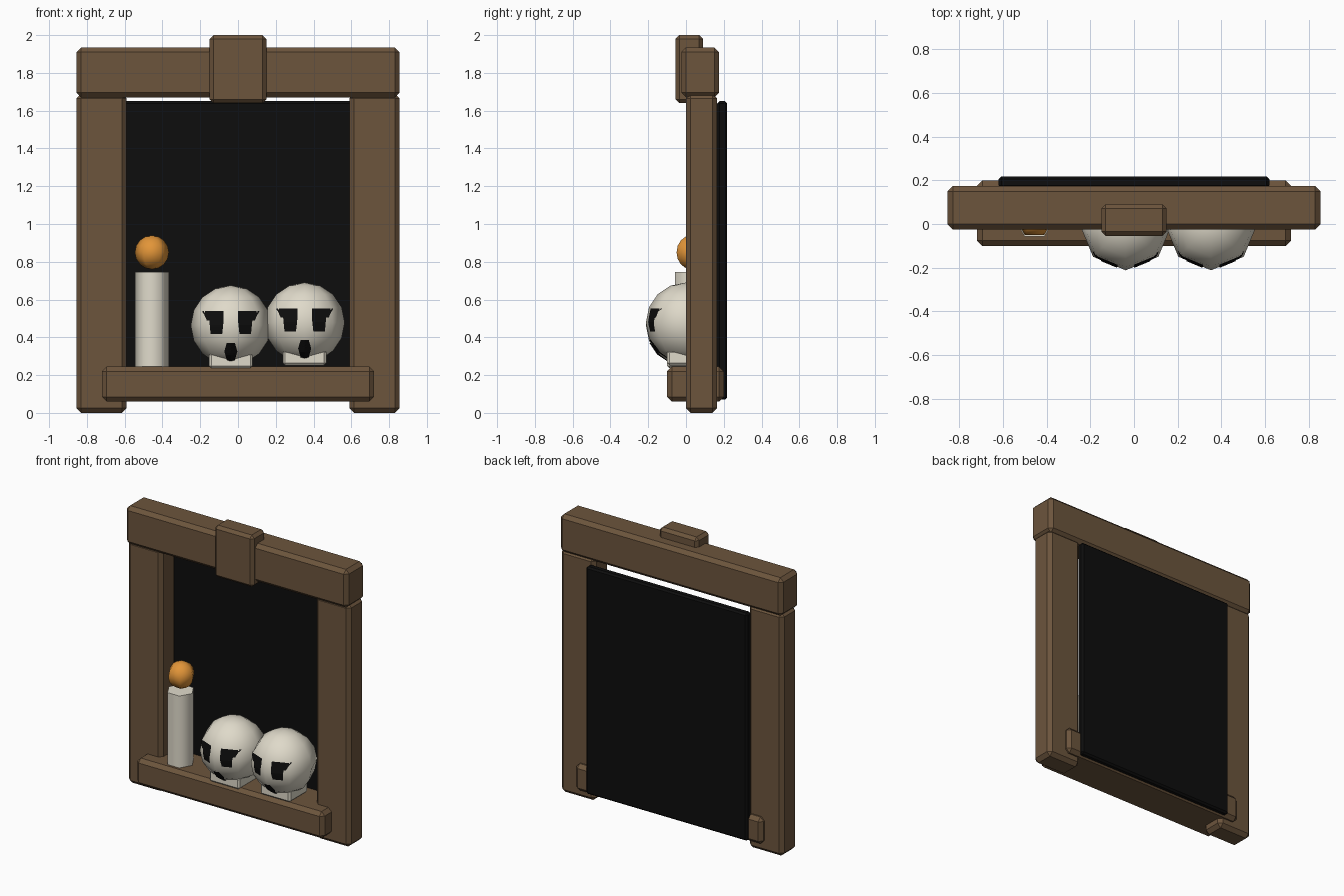
import bpy, bmesh, math
from mathutils import Vector, Matrix
from mathutils.bvhtree import BVHTree

if "Cube" in bpy.data.objects:
    bpy.data.objects.remove(bpy.data.objects["Cube"])


def material(name, rgb):
    m = bpy.data.materials.new(name)
    m.diffuse_color = (*rgb, 1)
    m.use_nodes = True
    m.node_tree.nodes["Principled BSDF"].inputs["Base Color"].default_value = m.diffuse_color
    return m


wood = material("brown wood", (0.15, 0.09, 0.046))
black = material("black", (0.004, 0.004, 0.004))
bone = material("bone", (0.74, 0.70, 0.59))
wax = material("wax", (0.75, 0.71, 0.60))
orange = material("flame orange", (0.76, 0.30, 0.04))


def finish(name, bm, mat, smooth=False):
    bmesh.ops.recalc_face_normals(bm, faces=bm.faces)
    me = bpy.data.meshes.new(name)
    bm.to_mesh(me)
    bm.free()
    me.materials.append(mat)
    for p in me.polygons:
        p.use_smooth = smooth
    ob = bpy.data.objects.new(name, me)
    bpy.context.collection.objects.link(ob)
    return ob


def box(name, x, y, z, mat, chamfer):
    """Chamfered box from (min, max) pairs."""
    bm = bmesh.new()
    size = [b - a for a, b in (x, y, z)]
    mid = [(a + b) / 2 for a, b in (x, y, z)]
    bmesh.ops.create_cube(bm, size=1, matrix=Matrix.Translation(mid) @ Matrix.Diagonal((*size, 1)))
    bmesh.ops.bevel(bm, geom=bm.edges[:], offset=chamfer, segments=1, affect='EDGES')
    return finish(name, bm, mat)


def ball(name, centre, r, segments, rings, mat):
    """Low-poly globe with a vertex column on the +x side."""
    bm = bmesh.new()
    arc = [bm.verts.new((r * math.sin(math.pi * i / rings), 0, r * math.cos(math.pi * i / rings)))
           for i in range(rings + 1)]
    edges = [bm.edges.new(pair) for pair in zip(arc, arc[1:])]
    bmesh.ops.spin(bm, geom=arc + edges, cent=(0, 0, 0), axis=(0, 0, 1),
                   angle=math.tau, steps=segments, use_duplicate=False)
    bmesh.ops.remove_doubles(bm, verts=bm.verts[:], dist=1e-4)
    bmesh.ops.translate(bm, verts=bm.verts[:], vec=centre)
    tree = BVHTree.FromBMesh(bm)
    finish(name, bm, mat, smooth=True)
    return tree


def patch(name, tree, cx, cz, shapes):
    """Painted mark laid on a globe: (x0 low, x1 low, x0 high, x1 high, z low, z high)."""
    bm = bmesh.new()
    n = 6
    for a, b, c, d, z0, z1 in shapes:
        grid = []
        for j in range(n + 1):
            t = j / n
            left, right = a + (c - a) * t, b + (d - b) * t
            row = []
            for i in range(n + 1):
                px, pz = cx + left + (right - left) * i / n, cz + z0 + (z1 - z0) * t
                hit = tree.ray_cast(Vector((px, -2, pz)), Vector((0, 1, 0)))
                row.append(bm.verts.new(hit[0] + hit[1].normalized() * 0.005 * (1 if hit[1].y < 0 else -1)))
            grid.append(row)
        for j in range(n):
            for i in range(n):
                bm.faces.new((grid[j][i], grid[j][i + 1], grid[j + 1][i + 1], grid[j + 1][i]))
    bmesh.ops.remove_doubles(bm, verts=bm.verts[:], dist=1e-5)
    ob = finish(name, bm, black)
    if sum(p.normal.y for p in ob.data.polygons) > 0:
        ob.data.flip_normals()


# Frame
for side, s in (("left", -1), ("right", 1)):
    box(side + "_post", sorted((s * 0.59, s * 0.855)), (0, 0.165), (0, 1.69), wood, 0.025)
box("lintel", (-0.855, 0.855), (-0.025, 0.175), (1.67, 1.935), wood, 0.025)
box("keystone", (-0.15, 0.15), (-0.055, 0.09), (1.64, 2.0), wood, 0.02)
box("shelf", (-0.72, 0.72), (-0.1, 0.2), (0.06, 0.245), wood, 0.025)
box("back_panel", (-0.62, 0.62), (0.165, 0.218), (0.07, 1.65), black, 0.012)

# Candle
bm = bmesh.new()
bmesh.ops.create_cone(bm, cap_ends=True, segments=6, radius1=0.09, radius2=0.09, depth=0.5,
                      matrix=Matrix.Translation((-0.456, 0.02, 0.495)) @ Matrix.Rotation(math.pi / 2, 4, 'Z'))
candle = finish("candle", bm, wax)
for p in candle.data.polygons:
    p.use_smooth = abs(p.normal.z) < 0.5
caps = {k for p in candle.data.polygons if not p.use_smooth for k in p.edge_keys}
for e in candle.data.edges:
    e.use_edge_sharp = e.key in caps
ball("flame", (-0.456, 0.028, 0.85), 0.09, 6, 8, orange)

# Skulls with jaws and dark face marks
for side, cx, cz in (("left", -0.038, 0.463), ("right", 0.353, 0.478)):
    tree = ball(side + "_skull", (cx, 0, cz), 0.212, 8, 8, bone)
    box(side + "_jaw", (cx - 0.115, cx + 0.115), (-0.1, 0.1), (cz - 0.226, cz - 0.145), bone, 0.012)
    for eye, s in (("left", -1), ("right", 1)):
        patch(f"{side}_skull_{eye}_eye", tree, cx, cz, [
            (s * 0.036, s * 0.125, s * 0.036, s * 0.147, 0.025, 0.075),
            (s * 0.044, s * 0.105, s * 0.036, s * 0.112, -0.045, 0.025)])
    patch(side + "_skull_nose", tree, cx, cz, [
        (-0.033, 0.033, -0.02, 0.02, -0.135, -0.09),
        (-0.018, 0.018, -0.033, 0.033, -0.185, -0.135)])
